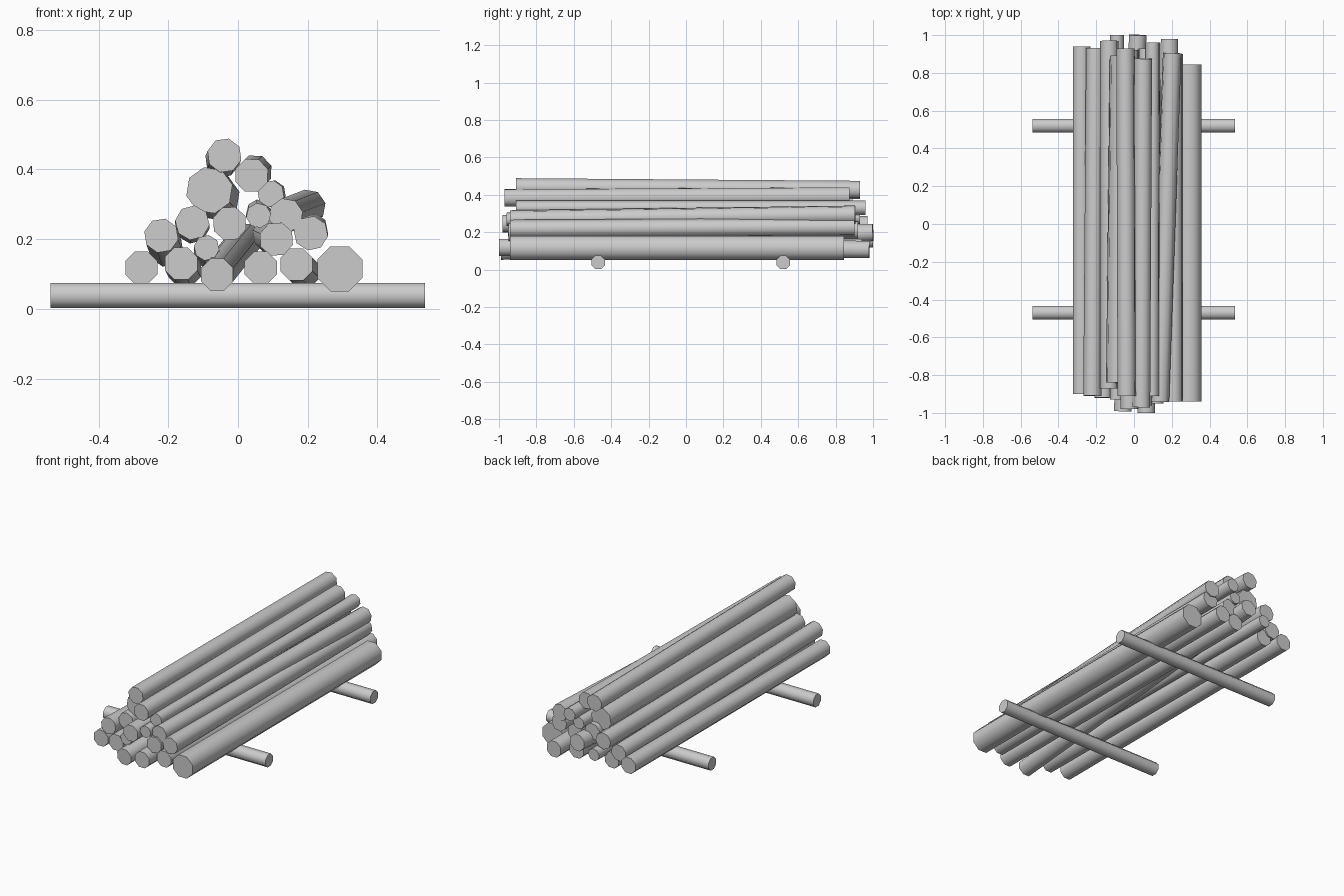
import bpy, math, random
from mathutils import Vector

random.seed(4)

default_cube = bpy.data.objects.get("Cube")
if default_cube:
    bpy.data.objects.remove(default_cube, do_unlink=True)

# One plain grey for all the timber
timber = bpy.data.materials.new("timber grey")
timber.use_nodes = True
timber_colour = (0.6, 0.6, 0.6, 1)
timber.diffuse_color = timber_colour
timber.node_tree.nodes["Principled BSDF"].inputs["Base Color"].default_value = timber_colour


def add_pole(name, start, end, radius, twist=math.pi / 8):
    """Eight-sided pole between two points, smooth round the side, flat at the ends."""
    start, end = Vector(start), Vector(end)
    axis = end - start
    bpy.ops.mesh.primitive_cylinder_add(vertices=8, radius=radius, depth=axis.length)
    pole = bpy.context.object
    pole.name = name
    pole.data.name = name
    pole.data.materials.append(timber)
    # Twist about the pole's own axis, then aim it along the direction
    turn = axis.to_track_quat('Z', 'Y').to_matrix().to_4x4()
    pole.matrix_world = turn
    pole.rotation_mode = 'QUATERNION'
    local_twist = Vector((0, 0, 1))
    from_axis = turn.to_quaternion()
    spin = from_axis @ local_twist
    pole.rotation_quaternion = math_spin(spin, twist) @ from_axis
    pole.location = (start + end) / 2
    bpy.ops.object.shade_smooth_by_angle(angle=math.radians(50))
    return pole


def math_spin(axis, angle):
    from mathutils import Quaternion
    return Quaternion(axis, angle)


# Two cross bearers under the stack
for name, y in (("front_bearer", -0.47), ("back_bearer", 0.52)):
    add_pole(name, (-0.538, y, 0.038), (0.536, y, 0.038), 0.039)

# Logs in hundredths: front x, front z, radius, back shift x, back shift z, front y, back y
bottom_row = [
    (-27.7, 11.8, 5, 0, 0, -90, 94),
    (-16.3, 13, 5, 1, -2, -92, 92),
    (-6, 9.8, 5, 8, 10, -99, 100),
    (6.5, 11.8, 5, 0, 0, -100, 94),
    (16.8, 12.7, 5, 2, -2, -94, 98),
    (29.2, 11.5, 7, 0, 0, -94, 84.5),
]
middle_row = [
    (-22, 21, 5, 1.5, -4, -91, 93),
    (-9, 17.5, 3.7, 0, -2, -93, 100),
    (11, 20, 5, -2, 1, -95, 92),
    (20.9, 21.7, 5, 0, 1, -94, 90),
]
upper_row = [
    (-13.1, 24.7, 5, 0, -1, -87, 97),
    (-2.4, 24.5, 5, 0, 0, -98, 92),
    (5.9, 26.8, 3.6, 0, 1, -96, 93),
    (13.7, 26.8, 5, 6.5, 2.5, -94, 90.5),
]
top_row = [
    (-8.2, 34, 6.8, 2, -2, -84, 89),
    (9.4, 33, 3.9, 0.5, 0, -91, 96),
    (3.9, 38.3, 5, 1, 1, -97, 87.5),
    (-3.9, 44, 5, -0.6, -1.4, -91, 93),
]

rows = {"bottom": bottom_row, "middle": middle_row, "upper": upper_row, "top": top_row}
for row_name, logs in rows.items():
    for number, log in enumerate(logs, start=1):
        x, z, radius, shift_x, shift_z, front_y, back_y = (v / 100 for v in log)
        # The lowest logs lie flat; the rest are rolled at random
        roll = math.pi / 8
        if row_name != "bottom":
            roll += random.uniform(-0.3, 0.3)
        add_pole(f"{row_name}_log_{number}", (x, front_y, z),
                 (x + shift_x, back_y, z + shift_z), radius, roll)
